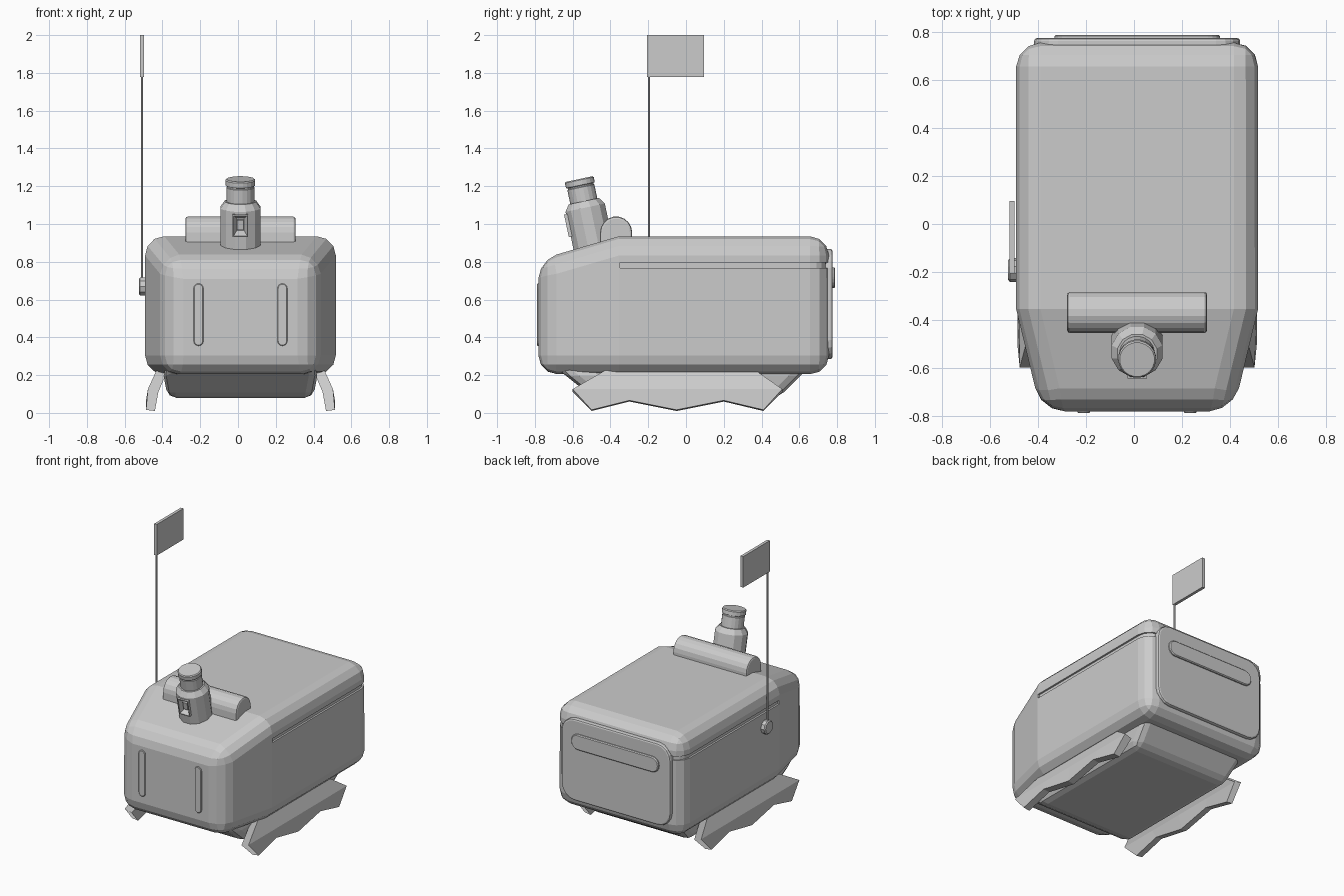
import bpy, bmesh, math
from mathutils import Matrix, Vector

if "Cube" in bpy.data.objects:
    bpy.data.objects.remove(bpy.data.objects["Cube"])

CX = 0.013  # body centre line


def make(name, verts, faces):
    me = bpy.data.meshes.new(name)
    ob = bpy.data.objects.new(name, me)
    bpy.context.collection.objects.link(ob)
    bm = bmesh.new()
    vs = [bm.verts.new(v) for v in verts]
    for f in faces:
        bm.faces.new([vs[i] for i in f])
    bmesh.ops.recalc_face_normals(bm, faces=bm.faces)
    bm.to_mesh(me)
    bm.free()
    return ob


def loft(name, sections):
    """Skin a list of equal-length closed sections and cap both ends."""
    n, m = len(sections[0]), len(sections)
    faces = [list(range(n)), list(range((m - 1) * n, m * n))]
    for k in range(m - 1):
        for i in range(n):
            j = (i + 1) % n
            faces.append([k * n + i, k * n + j, (k + 1) * n + j, (k + 1) * n + i])
    return make(name, [v for s in sections for v in s], faces)


def prism(name, pts, a, b, axis):
    def place(p, d):
        return {'x': (d, p[0], p[1]), 'y': (p[0], d, p[1]), 'z': (p[0], p[1], d)}[axis]
    return loft(name, [[place(p, d) for p in pts] for d in (a, b)])


def round_rect(x0, x1, z0, z1, r, seg=4):
    pts = []
    for cx, cz, q in ((x1 - r, z1 - r, 0), (x0 + r, z1 - r, 1), (x0 + r, z0 + r, 2), (x1 - r, z0 + r, 3)):
        for i in range(seg + 1):
            t = math.pi / 2 * (q + i / seg)
            pts.append((cx + r * math.cos(t), cz + r * math.sin(t)))
    return pts


def lathe(name, profile, n):
    return loft(name, [[(r * math.cos(2 * math.pi * (i + .5) / n), r * math.sin(2 * math.pi * (i + .5) / n), h)
                        for i in range(n)] for r, h in profile])


def apply(ob, kind, **props):
    mod = ob.modifiers.new(kind, kind)
    for k, v in props.items():
        setattr(mod, k, v)
    bpy.context.view_layer.objects.active = ob
    bpy.ops.object.modifier_apply(modifier=mod.name)


def bevel(ob, width, segments=2):
    apply(ob, 'BEVEL', width=width, segments=segments, limit_method='ANGLE', angle_limit=math.radians(30))


def cut(ob, cutter):
    apply(ob, 'BOOLEAN', operation='DIFFERENCE', solver='EXACT', object=cutter)
    bpy.data.objects.remove(cutter)


def section(y, w, z0, z1):
    return [(CX - w, y, z0), (CX + w, y, z0), (CX + w, y, z1), (CX - w, y, z1)]


# Main hull: tapered nose, straight rear
body = loft("body", [section(-.782, .402, .205, .81), section(-.355, .505, .205, .935),
                     section(.757, .505, .205, .935)])
bevel(body, .1, 3)

# Seam groove below the roof along the sides and round the back corners
arc = [(.1 * math.cos(t * math.pi / 8), .1 * math.sin(t * math.pi / 8)) for t in range(5)]


def u_path(o):
    right = [(CX + .505 + o, -.35)] + [(CX + .405 + x * (1 + o * 10), .657 + y * (1 + o * 10)) for x, y in arc]
    return right + [(2 * CX - x, y) for x, y in reversed(right)]


cut(body, prism("groove_cutter", u_path(.05) + u_path(-.013)[::-1], .768, .796, 'z'))

# Underbody tub
tub = loft("underbody", [[(CX + sx * w, y, z) for sx, y in ((-1, y0), (1, y0), (1, y1), (-1, y1))]
                         for z, w, y0, y1 in ((.24, .415, -.69, .65), (.08, .385, -.49, .49))])
bevel(tub, .045, 2)

# Zigzag skids: outer and inner skin, three rows of stations
rows = [([-.43, -.23, -.03, .17, .37], [.218] * 5, .445, .393),
        ([-.6, -.32, -.05, .23, .51], [.12] * 5, .49, .435),
        ([-.5, -.3, -.05, .2, .41], [.01, .06, .01, .06, .01], .5, .453)]
for s, side in ((-1, "left"), (1, "right")):
    secs = []
    for i in range(5):
        outer = [(CX + s * xo, ys[i], zs[i] + .006) for ys, zs, xo, xi in rows]
        inner = [(CX + s * xi, ys[i], zs[i] - .01 * (zs[i] > .1)) for ys, zs, xo, xi in rows]
        secs.append(outer + inner[::-1])
    loft(side + "_skid", secs)

# Raised strips on the nose
for s, side in ((-1, "left"), (1, "right")):
    x = CX + s * .222
    strip = prism(side + "_front_strip", round_rect(x - .026, x + .026, .355, .685, .0255), -.79, -.75, 'y')
    bevel(strip, .004, 1)

# Rear door and handle
door = prism("rear_door", round_rect(CX - .43, CX + .43, .285, .868, .1), .70, .776, 'y')
bevel(door, .012, 2)
handle = prism("rear_handle", round_rect(CX - .345, CX + .345, .66, .77, .05), .76, .79, 'y')
bevel(handle, .006, 1)

# Arched housing across the roof
arch = [(-.37 + .085 * math.cos(math.pi * i / 9), .955 + .085 * math.sin(math.pi * i / 9)) for i in range(10)]
housing = prism("roof_housing", arch + [(-.455, .86), (-.285, .86)], CX - .292, CX + .292, 'x')
bevel(housing, .012, 2)

# Tilted periscope with a recessed eyepiece
tilt = Matrix.Translation((CX, -.566, 1.238)) @ Matrix.Rotation(math.radians(12), 4, 'X')
base = lathe("periscope_base", [(.11, -.42), (.11, -.155), (.085, -.12)], 12)
cut(base, prism("eyepiece_cutter", round_rect(-.038, .038, -.287, -.172, .002, 1), -.2, -.07, 'y'))
head = lathe("periscope_head", [(.074, -.14), (.074, -.045), (.07, -.042), (.07, -.036),
                                (.079, -.033), (.079, -.006), (.073, 0)], 20)


def rect(w, z0, z1, y):
    return [(-w, y, z0), (w, y, z0), (w, y, z1), (-w, y, z1)]


frame = loft("eyepiece_frame", [rect(.041, -.29, -.168, -.065), rect(.041, -.29, -.168, -.117),
                                rect(.036, -.284, -.174, -.117), rect(.02, -.262, -.195, -.078)])
lens = loft("eyepiece_lens", [rect(.017, -.255, -.202, -.07), rect(.017, -.255, -.202, -.098)])
for ob in (base, head, frame, lens):
    ob.data.transform(tilt)

# Flag: mount, pole and pennant
mount = lathe("flag_mount", [(.05, -.05), (.05, .018), (.042, .025)], 10)
mount.data.transform(Matrix.Translation((-.5, -.192, .67)) @ Matrix.Rotation(-math.pi / 2, 4, 'Y'))
pole = lathe("flag_pole", [(.006, 0), (.006, 1.12)], 8)
pole.data.transform(Matrix.Translation((-.508, -.196, .67)))
prism("flag", [(-.206, 1.778), (.095, 1.778), (.095, 2), (-.206, 2)], -.519, -.498, 'x')
